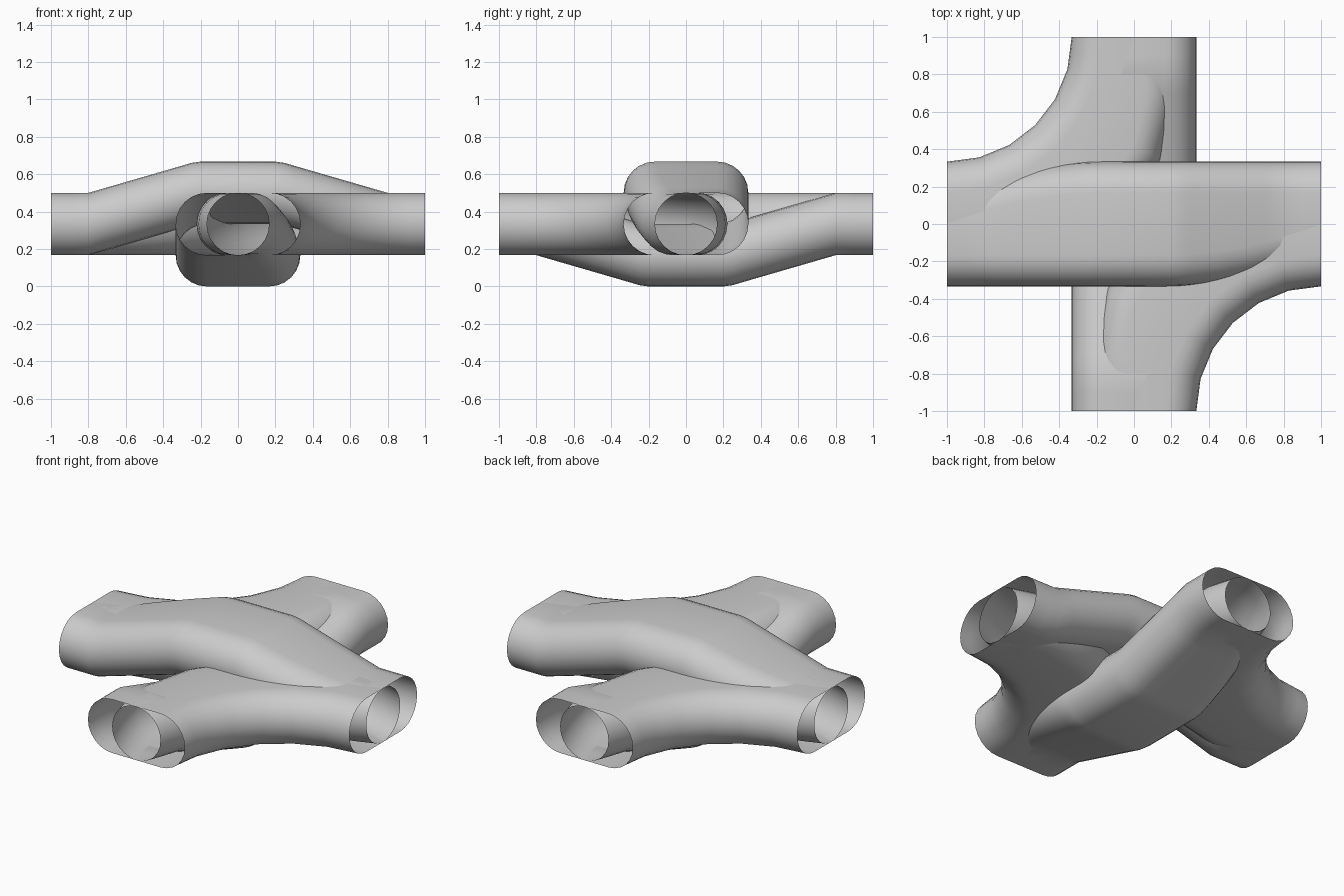
import bpy, bmesh
from math import sin, cos, pi, radians
from mathutils import Matrix, Vector

if "Cube" in bpy.data.objects:
    bpy.data.objects.remove(bpy.data.objects["Cube"])

R = 1 / 6            # tube half height
MID = 1 / 3          # height of the port centres
N = 12               # facets per rounded side


def section():
    """Rounded-slot profile: (side, u, v), side -1/+1 chooses the low or high edge."""
    pts = []
    for side, start in ((1, -pi / 2), (-1, pi / 2)):
        for i in range(N + 1):
            a = start + pi * i / N
            pts.append((side, R * cos(a), R * sin(a)))
    return pts


def loft(name, rings):
    """Open-ended tube through a list of rings."""
    bm = bmesh.new()
    rows = [[bm.verts.new(p) for p in ring] for ring in rings]
    n = len(rows[0])
    for a, b in zip(rows, rows[1:]):
        for i in range(n):
            j = (i + 1) % n
            bm.faces.new((a[i], a[j], b[j], b[i]))
    bmesh.ops.remove_doubles(bm, verts=bm.verts, dist=1e-5)
    bmesh.ops.recalc_face_normals(bm, faces=bm.faces)
    mesh = bpy.data.meshes.new(name)
    bm.to_mesh(mesh)
    bm.free()
    ob = bpy.data.objects.new(name, mesh)
    bpy.context.collection.objects.link(ob)
    bpy.ops.object.select_all(action='DESELECT')
    ob.select_set(True)
    bpy.context.view_layer.objects.active = ob
    bpy.ops.object.shade_smooth_by_angle(angle=radians(30))
    return ob


# Crossing tube: rises over the middle, one edge narrowing towards each port
HEIGHTS = [(0, .167), (.2, .167), (.25, .16), (.3, .145), (.8, 0), (1, 0)]


def rise(x):
    x = abs(x)
    for (x0, h0), (x1, h1) in zip(HEIGHTS, HEIGHTS[1:]):
        if x <= x1:
            return h0 + (h1 - h0) * (x - x0) / (x1 - x0)
    return 0


def narrow(x):
    return R * max(0, (x - .15) / .85) ** 2


def crossing(name, matrix):
    half = [0, .2, .25, .3, .45, .6, .7, .8, .9, 1]
    rings = []
    for x in [-h for h in reversed(half[1:])] + half:
        lo, hi = -MID + narrow(x), MID - narrow(-x)
        z = MID + rise(x)
        rings.append([matrix @ Vector((x, (hi - R if s > 0 else lo + R) + u, z + v))
                      for s, u, v in section()])
    return loft(name, rings)


# Corner tube: quarter turn, constant height, wider halfway round
def corner(name, matrix):
    rings = []
    for k in range(13):
        a = radians(7.5 * k)
        if k in (3, 5, 7, 9):     # keep the inner curve coarse
            continue
        inner = 2 / 3
        outer = 4 / 3 - R * abs(1 - k / 6) ** 2.2
        if k in (1, 11):          # stay on the chord of the inner curve
            inner *= cos(radians(7.5))
        ring = []
        for s, u, v in section():
            r = (outer - R if s > 0 else inner + R) + u
            ring.append(matrix @ Vector((-1 + r * cos(a), 1 - r * sin(a), MID + v)))
        rings.append(ring)
    return loft(name, rings)


swap = Matrix(((0, 1, 0, 0), (1, 0, 0, 0), (0, 0, -1, 2 / 3), (0, 0, 0, 1)))
crossing("upper_crossing_tube", Matrix.Identity(4))
crossing("lower_crossing_tube", swap)
corner("back_left_corner_tube", Matrix.Identity(4))
corner("front_right_corner_tube", Matrix.Rotation(pi, 4, 'Z'))
